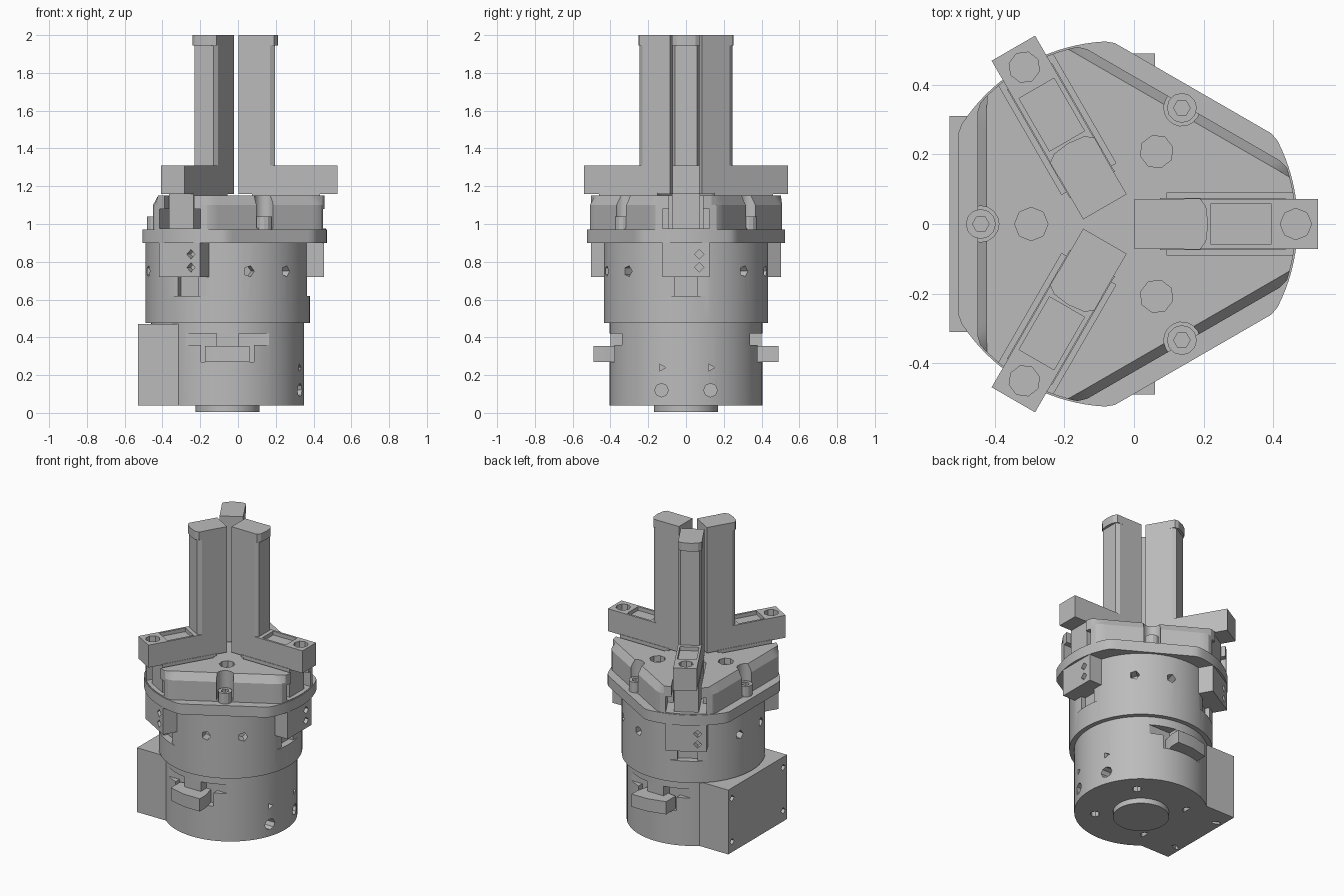
import bpy, bmesh
from math import cos, sin, radians, pi
from mathutils import Matrix

AXIS = -0.055  # x position of the gripper axis
cube = bpy.data.objects.get("Cube")
if cube:
    bpy.data.objects.remove(cube)

metal = bpy.data.materials.new("grey_metal")
metal.use_nodes = True
GREY = (0.5, 0.5, 0.5, 1)
metal.diffuse_color = GREY
metal.node_tree.nodes["Principled BSDF"].inputs["Base Color"].default_value = GREY


def loft(name, rings):
    """Closed solid through stacked rings of points with equal counts."""
    bm = bmesh.new()
    rows = [[bm.verts.new(p) for p in ring] for ring in rings]
    n = len(rows[0])
    for a, b in zip(rows, rows[1:]):
        for i in range(n):
            bm.faces.new((a[i], a[(i + 1) % n], b[(i + 1) % n], b[i]))
    bm.faces.new(rows[0][::-1])
    bm.faces.new(rows[-1])
    bmesh.ops.recalc_face_normals(bm, faces=bm.faces)
    mesh = bpy.data.meshes.new(name)
    bm.to_mesh(mesh)
    bm.free()
    mesh.materials.append(metal)
    ob = bpy.data.objects.new(name, mesh)
    bpy.context.collection.objects.link(ob)
    return ob


def place(ob, angle=0):
    """Turn about the gripper axis and move onto it."""
    ob.data.transform(Matrix.Translation((AXIS, 0, 0)) @ Matrix.Rotation(radians(angle), 4, "Z"))
    return ob


def prism(name, pts, z0, z1, angle=0):
    return place(loft(name, [[(x, y, z) for x, y in pts] for z in (z0, z1)]), angle)


def box(name, r0, r1, half, z0, z1, angle=0):
    return prism(name, [(r0, -half), (r1, -half), (r1, half), (r0, half)], z0, z1, angle)


def disc(name, r, z0, z1, dist=0, angle=0, sides=64):
    pts = [(dist + r * cos(2 * pi * i / sides), r * sin(2 * pi * i / sides)) for i in range(sides)]
    return prism(name, pts, z0, z1, angle)


def side_hole(r, dist, z, angle, y=0, sides=8):
    """Radial drill for cutting into a side wall."""
    rings = [[(x, y + r * cos(2 * pi * i / sides), z + r * sin(2 * pi * i / sides))
              for i in range(sides)] for x in (dist, dist + 0.25)]
    return place(loft("drill", rings), angle)


def flatted(z, flat, radius):
    """Round outline with three flats."""
    ring = []
    for t in range(0, 360, 3):
        r = min(radius, flat / cos(radians(t % 120 - 60)))
        ring.append((r * cos(radians(t)), r * sin(radians(t)), z))
    return ring


def cut(ob, cutters):
    for c in cutters:
        c.hide_render = True
        mod = ob.modifiers.new("cut", "BOOLEAN")
        mod.operation = "DIFFERENCE"
        mod.solver = "EXACT"
        mod.object = c
    bpy.context.view_layer.update()
    old = ob.data
    ob.data = bpy.data.meshes.new_from_object(ob.evaluated_get(bpy.context.evaluated_depsgraph_get()))
    ob.modifiers.clear()
    bpy.data.meshes.remove(old)
    for c in cutters:
        bpy.data.objects.remove(c)
    return ob


JAWS = (0, 120, 240)
GAPS = (60, 180, 300)

# Lower drum with latch grooves and screw holes
drum = disc("lower_drum", 0.405, 0.04, 0.48)
cuts = [disc("drill", 0.03, 0, 0.1, 0.28, a, 8) for a in (45, 135, 225, 315)]
cuts += [side_hole(0.036, 0.33, 0.12, 0, y) for y in (-0.13, 0.13)]
cuts += [side_hole(0.022, 0.36, 0.24, 0, y, 3) for y in (-0.13, 0.13)]
for a in (90, 270):
    cuts.append(box("groove", 0.34, 0.6, 0.22, 0.36, 0.42, a))
    cuts.append(box("groove", 0.34, 0.6, 0.14, 0.27, 0.37, a))
cut(drum, cuts)

# Bottom boss
disc("bottom_boss", 0.17, 0.005, 0.06, sides=40)

# Connector block on the model's right side
connector = box("connector_block", 0.2, 0.475, 0.31, 0.04, 0.47, 180)
cut(connector, [side_hole(0.022, 0.45, z, 180, y, 4)
                for y in (-0.27, 0.27) for z in (0.11, 0.4)]
    + [box("notch", 0.45, 0.5, 0.012, 0.03, 0.07, 180 + a) for a in (-24, 24)])

# Latches on both sides of the drum
for name, a, s in (("back_latch", 90, 1), ("front_latch", 270, -1)):
    prism(name, [(0.33, -0.09 * s), (0.43, -0.115 * s), (0.49, -0.115 * s), (0.49, 0.0),
                 (0.46, 0.12 * s), (0.36, 0.12 * s)], 0.27, 0.355, a)
    box(name + "_stem", 0.3, 0.4, 0.06, 0.34, 0.42, a)

# Main body with flats under the jaws and small side holes
body = disc("main_body", 0.435, 0.475, 0.91)
cuts = [box("flat", 0.42, 0.6, 0.2, 0.62, 0.95, a) for a in JAWS]
cuts += [box("slot", 0.39, 0.6, 0.06, 0.62, 0.74, a) for a in JAWS]
cuts += [side_hole(0.03, 0.37, 0.75, a + d, 0, 5) for a in GAPS for d in (-15, 15)]
cut(body, cuts)

# Flange plate
loft_plate = place(loft("flange_plate", [flatted(z, 0.45, 0.525) for z in (0.9, 0.97)]))

# Guide head with chamfered flats, jaw channels and screw pockets
head = place(loft("guide_head", [flatted(0.96, 0.395, 0.52), flatted(1.1, 0.395, 0.52),
                                 flatted(1.15, 0.368, 0.52)]))
cuts = []
for a in JAWS:
    cuts.append(box("channel", 0.15, 0.6, 0.09, 0.975, 1.3, a))
    cuts.append(box("wide_channel", 0.36, 0.6, 0.125, 0.975, 1.08, a))
for a in GAPS:
    cuts.append(disc("pocket", 0.052, 0.98, 1.3, 0.385, a, 16))
    cuts.append(disc("recess", 0.048, 1.11, 1.3, 0.24, a, 8))
cut(head, cuts)

# Socket screws between the jaws
for a in GAPS:
    screw = disc("flange_screw", 0.043, 0.96, 1.04, 0.385, a, 12)
    cut(screw, [disc("socket", 0.024, 1.0, 1.1, 0.385, a, 6)])

# Three jaws: slider, lower guide, foot and finger
for a in JAWS:
    box("jaw_slider", 0.13, 0.49, 0.075, 0.96, 1.165, a)
    guide = box("jaw_guide", 0.38, 0.51, 0.125, 0.72, 0.91, a)
    cut(guide, [side_hole(0.025, 0.47, z, a, 0.07, 4) for z in (0.77, 0.84)])
    foot = box("jaw_foot", 0.06, 0.583, 0.072, 1.16, 1.31, a)
    cut(foot, [disc("counterbore", 0.045, 1.22, 1.4, 0.52, a, 8),
               box("pocket", 0.275, 0.45, 0.058, 1.285, 1.4, a)])
    prism("jaw_finger", [(0.057, -0.072), (0.225, -0.072), (0.25, -0.058), (0.25, 0.058),
                         (0.225, 0.072), (0.057, 0.072)], 1.16, 2.0, a)
    prism("finger_cap", [(0.2, -0.073), (0.245, -0.073), (0.262, -0.05), (0.268, 0),
                         (0.262, 0.05), (0.245, 0.073), (0.2, 0.073)], 1.945, 2.0, a)

# Smooth the round walls, keep the edges sharp
bpy.ops.object.select_all(action="DESELECT")
for ob in bpy.context.scene.objects:
    if ob.type == "MESH":
        ob.select_set(True)
        bpy.context.view_layer.objects.active = ob
bpy.ops.object.shade_smooth_by_angle(angle=radians(25))
